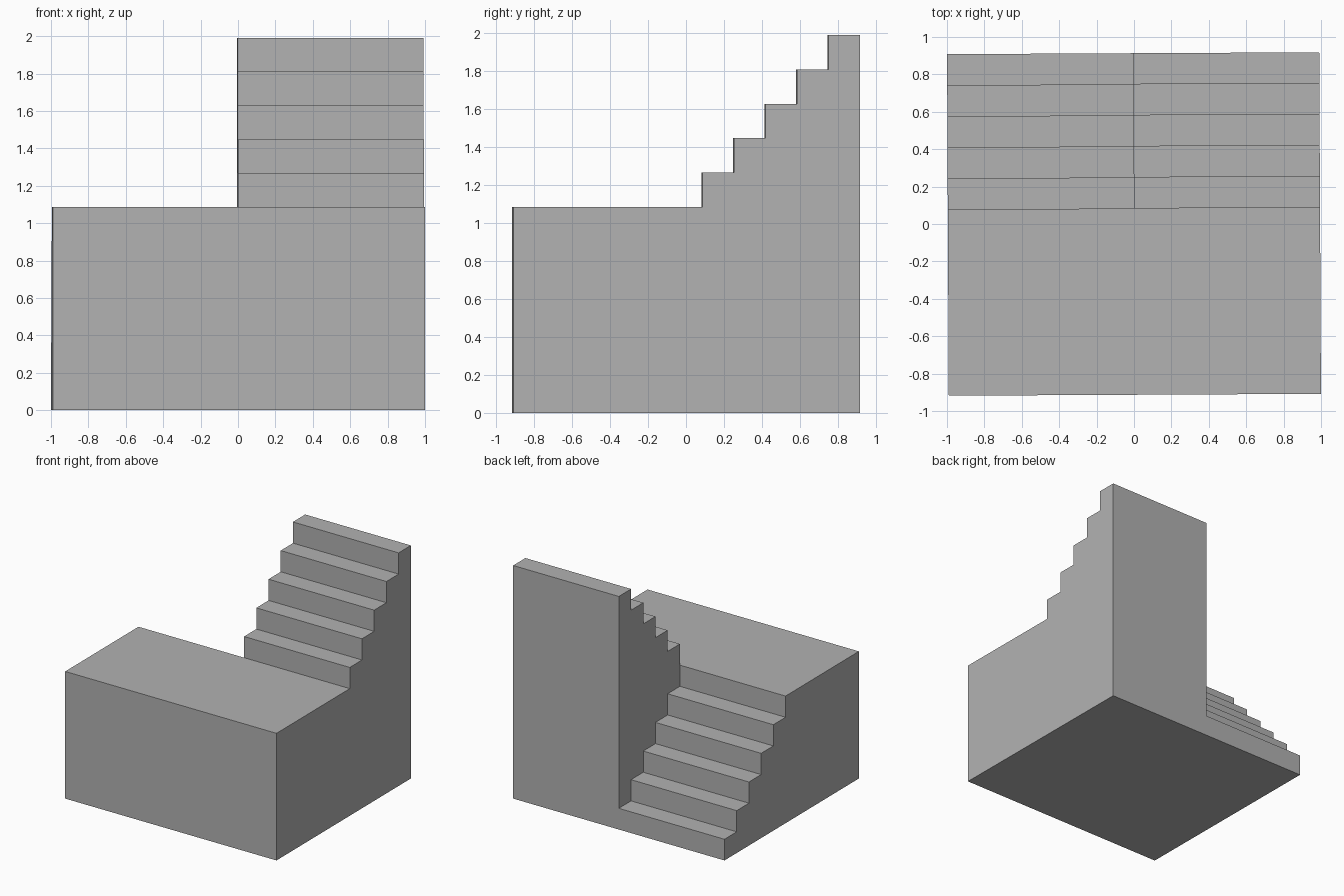
import bpy
import bmesh
import math

cube = bpy.data.objects.get("Cube")
if cube:
    bpy.data.objects.remove(cube, do_unlink=True)

STEPS = 5
RISE = 0.181
TREAD = 0.166
HALF_W = 0.995
BACK = 5.5 * TREAD
FRONT = -BACK
DECK_Y = BACK - STEPS * TREAD
DECK_Z = 6 * RISE


def flight(direction):
    """Stair outline from the deck edge to the back; direction is up (1) or down (-1)."""
    points = [(DECK_Y, DECK_Z)]
    for i in range(STEPS):
        z = DECK_Z + direction * (i + 1) * RISE
        points += [(DECK_Y + i * TREAD, z), (DECK_Y + (i + 1) * TREAD, z)]
    return points


bm = bmesh.new()


def ring(x, points):
    return [bm.verts.new((x, y, z)) for y, z in points]


def strip(x0, x1, outline):
    """Surfaces running across the width between two copies of an outline."""
    a, b = ring(x0, outline), ring(x1, outline)
    for i in range(len(outline)):
        j = (i + 1) % len(outline)
        bm.faces.new((a[i], a[j], b[j], b[i]))


up, down = flight(1), flight(-1)
block = [(BACK, 0), (FRONT, 0), (FRONT, DECK_Z)]
low_outline = down + block
high_outline = up + [down[-1]] + block

# Descending half, ascending half, outer sides and the wall between the flights
strip(-HALF_W, 0, low_outline)
strip(0, HALF_W, high_outline)
bm.faces.new(ring(-HALF_W, low_outline))
bm.faces.new(ring(HALF_W, high_outline))
bm.faces.new(ring(0, up + down[:0:-1]))

# Weld into one closed solid with clean flat faces
bmesh.ops.remove_doubles(bm, verts=bm.verts, dist=0.0005)
bmesh.ops.dissolve_limit(bm, angle_limit=math.radians(1),
                         verts=bm.verts, edges=bm.edges)
bmesh.ops.recalc_face_normals(bm, faces=bm.faces)

mesh = bpy.data.meshes.new("double_staircase")
bm.to_mesh(mesh)
bm.free()

# Plain grey
grey = bpy.data.materials.new("plain_grey")
grey.use_nodes = True
colour = (0.445, 0.445, 0.445, 1)
grey.diffuse_color = colour
grey.node_tree.nodes["Principled BSDF"].inputs["Base Color"].default_value = colour
mesh.materials.append(grey)

stairs = bpy.data.objects.new("double_staircase", mesh)
stairs.rotation_euler.z = 0.005
bpy.context.collection.objects.link(stairs)
